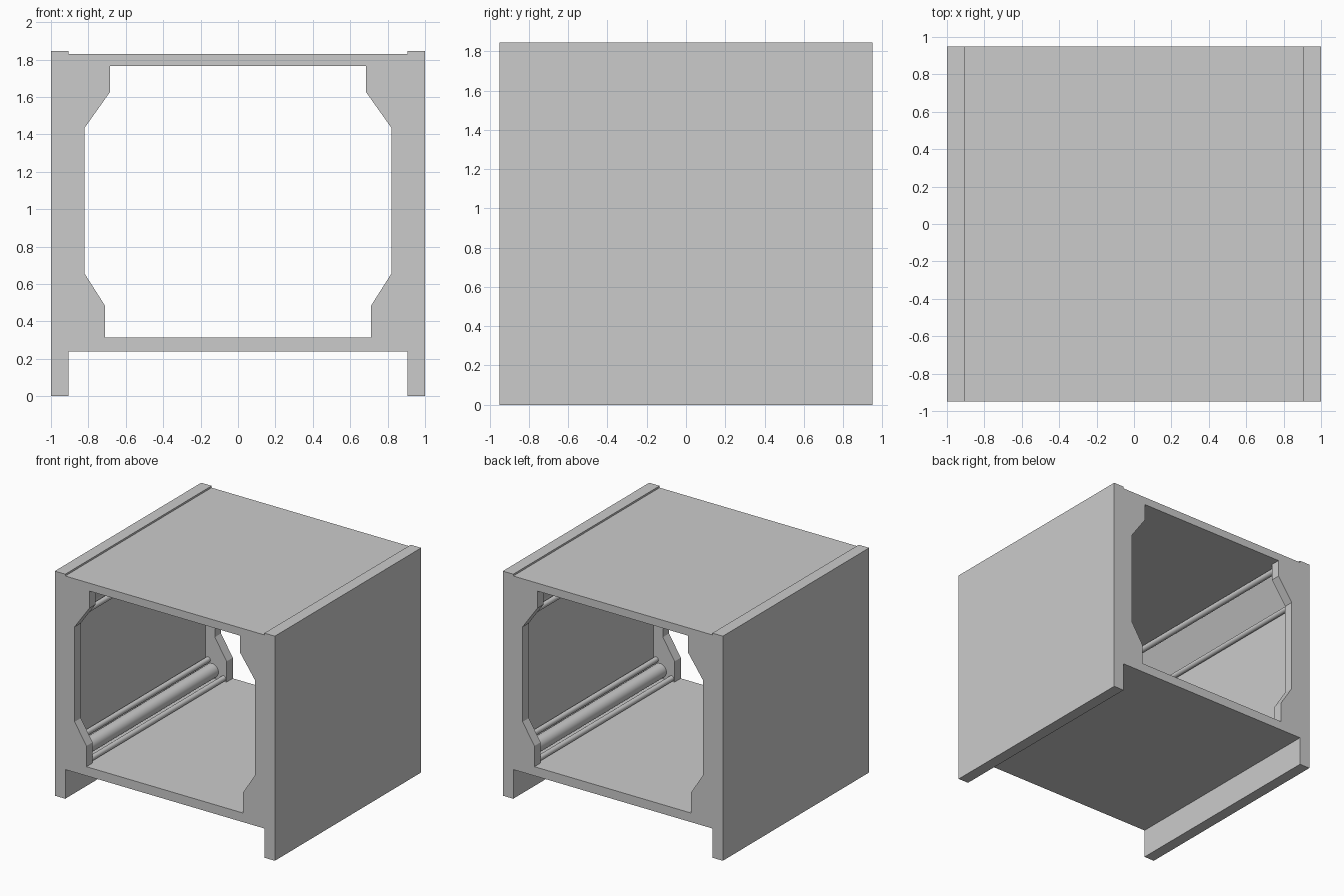
import bpy
import bmesh
from mathutils import Vector

if "Cube" in bpy.data.objects:
    bpy.data.objects.remove(bpy.data.objects["Cube"])

grey = bpy.data.materials.new("plain grey")
grey.use_nodes = True
colour = (0.6, 0.6, 0.6, 1)
grey.diffuse_color = colour
grey.node_tree.nodes["Principled BSDF"].inputs["Base Color"].default_value = colour

HALF = 0.95          # half of the module length
FRAME = 0.08         # thickness of the end frames
INNER = HALF - FRAME


def finish(name, bm):
    bmesh.ops.recalc_face_normals(bm, faces=bm.faces)
    mesh = bpy.data.meshes.new(name)
    bm.to_mesh(mesh)
    bm.free()
    mesh.materials.append(grey)
    obj = bpy.data.objects.new(name, mesh)
    bpy.context.collection.objects.link(obj)
    return obj


def extrude(name, profile, y0, y1):
    """Solid prism from an x-z outline running from y0 to y1."""
    bm = bmesh.new()
    face = bm.faces.new([bm.verts.new((x, y0, z)) for x, z in profile])
    new = bmesh.ops.extrude_face_region(bm, geom=[face])["geom"]
    verts = [v for v in new if isinstance(v, bmesh.types.BMVert)]
    bmesh.ops.translate(bm, verts=verts, vec=Vector((0, y1 - y0, 0)))
    return finish(name, bm)


def pipe(name, x, z, radius):
    bpy.ops.mesh.primitive_cylinder_add(
        vertices=24, radius=radius, depth=2 * INNER,
        location=(x, 0, z), rotation=(1.570796, 0, 0))
    obj = bpy.context.object
    obj.name = name
    obj.data.materials.append(grey)
    bpy.ops.object.shade_smooth_by_angle()


# Shell: one closed outline around the hollow, made as four slabs
WALL, FLOOR, CEILING, ROOF = 0.905, 0.315, 1.765, 1.83
extrude("floor", [(-WALL, 0.24), (WALL, 0.24), (WALL, FLOOR), (-WALL, FLOOR)], -HALF, HALF)
extrude("roof", [(-WALL, CEILING), (WALL, CEILING), (WALL, ROOF), (-WALL, ROOF)], -HALF, HALF)

# Half of the frame: chamfered post between floor and ceiling
post = [(WALL, FLOOR), (0.712, FLOOR), (0.712, 0.485), (0.82, 0.655),
        (0.82, 1.435), (0.685, 1.625), (0.685, CEILING), (WALL, CEILING)]

for side, s in (("left", 1), ("right", -1)):
    # Side wall, forming the skid below and the rim above
    extrude(side + "_wall", [(s * WALL, 0), (s, 0), (s, 1.845), (s * WALL, 1.845)], -HALF, HALF)

    # Posts at both ends
    outline = [(s * x, z) for x, z in post]
    extrude(side + "_front_post", outline, -HALF, -INNER)
    extrude(side + "_back_post", outline, INNER, HALF)

    # Sloping panel in the upper corner
    extrude(side + "_corner_panel",
            [(s * 0.77, CEILING), (s * WALL, 1.49), (s * WALL, CEILING)], -INNER, INNER)

    # Pipes along the corners
    pipe(side + "_large_floor_pipe", s * 0.845, 0.375, 0.058)
    pipe(side + "_small_floor_pipe", s * 0.74, 0.338, 0.022)
    pipe(side + "_lower_wall_pipe", s * 0.882, 0.455, 0.022)
    pipe(side + "_upper_wall_pipe", s * 0.882, 1.46, 0.022)
    pipe(side + "_ceiling_pipe", s * 0.738, 1.74, 0.025)
